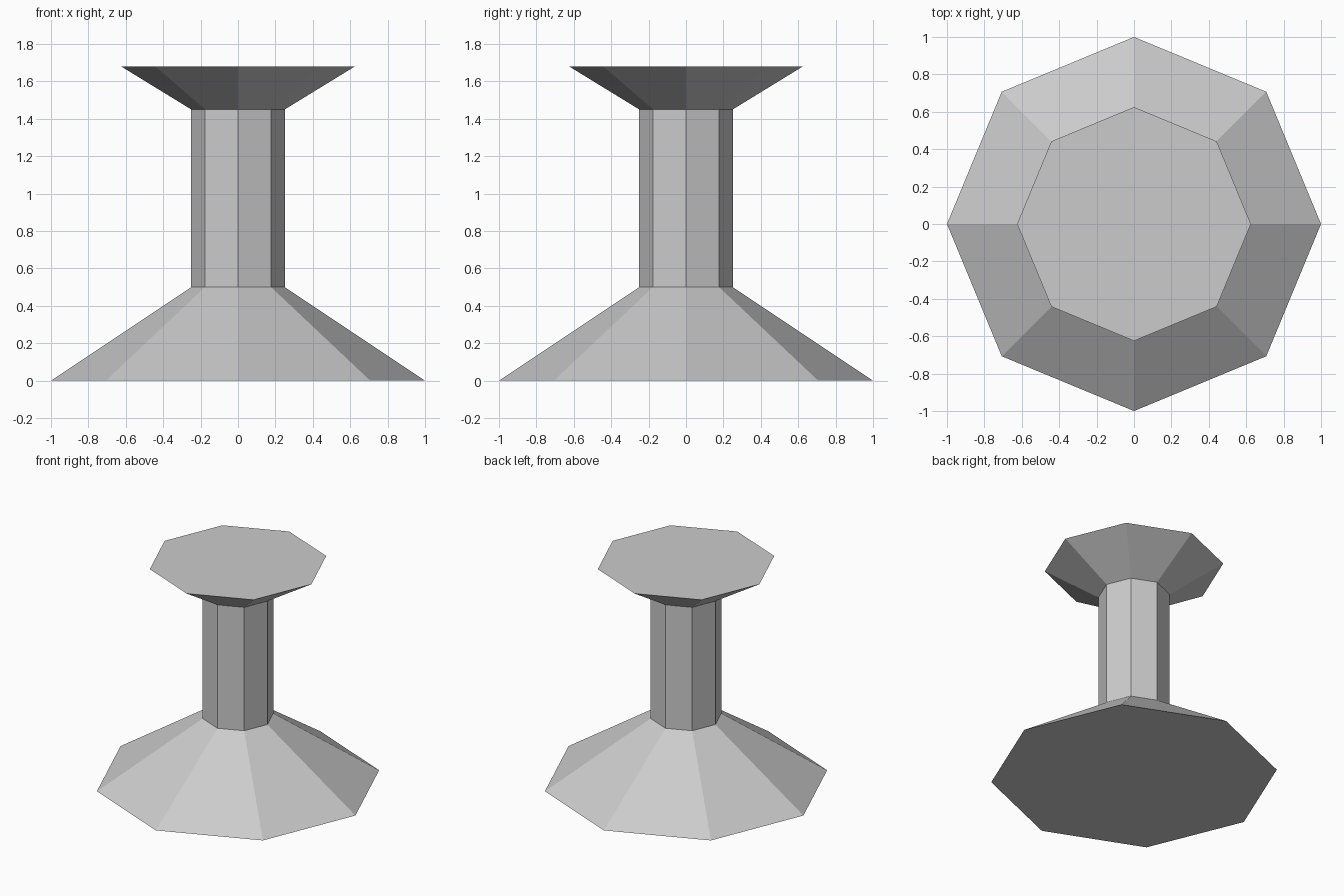
import bpy
import bmesh
from math import cos, sin, tau

SIDES = 8

cube = bpy.data.objects.get("Cube")
if cube:
    bpy.data.objects.remove(cube, do_unlink=True)

# One plain grey for the whole model
grey = bpy.data.materials.new("light_grey")
grey.use_nodes = True
colour = (0.6, 0.6, 0.6, 1)
grey.diffuse_color = colour
grey.node_tree.nodes["Principled BSDF"].inputs["Base Color"].default_value = colour


def frustum(name, z_low, r_low, z_high, r_high, cap_low=False, cap_high=False):
    """Flat-shaded octagonal section, capped only where the end is exposed."""
    bm = bmesh.new()
    low, high = [
        [bm.verts.new((r * cos(tau * i / SIDES), r * sin(tau * i / SIDES), z))
         for i in range(SIDES)]
        for r, z in ((r_low, z_low), (r_high, z_high))
    ]
    for i in range(SIDES):
        j = (i + 1) % SIDES
        bm.faces.new((low[i], low[j], high[j], high[i]))
    if cap_low:
        bm.faces.new(low[::-1])
    if cap_high:
        bm.faces.new(high)
    mesh = bpy.data.meshes.new(name)
    bm.to_mesh(mesh)
    bm.free()
    mesh.materials.append(grey)
    obj = bpy.data.objects.new(name, mesh)
    bpy.context.collection.objects.link(obj)
    return obj


# Wide sloping foot, straight column, flared top
frustum("base", 0, 1, 0.5, 0.25, cap_low=True)
frustum("column", 0.5, 0.25, 1.45, 0.25)
frustum("flared_top", 1.45, 0.25, 1.68, 0.625, cap_high=True)
